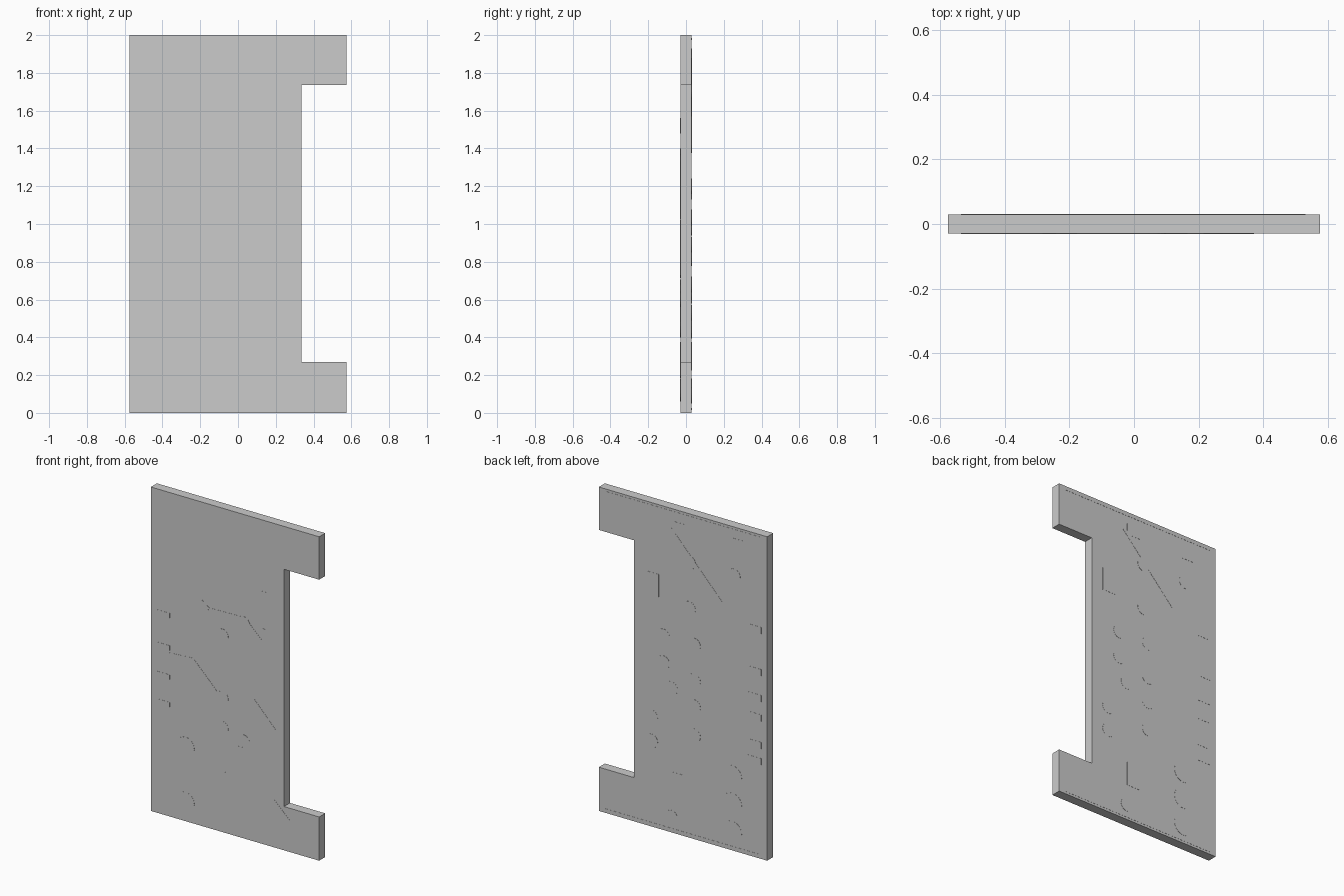
import bpy, bmesh, math

if "Cube" in bpy.data.objects:
    bpy.data.objects.remove(bpy.data.objects["Cube"])

HALF, RELIEF = 0.0295, 0.001   # half board thickness, height of raised copper


def finish(bm, name):
    bmesh.ops.recalc_face_normals(bm, faces=bm.faces)
    me = bpy.data.meshes.new(name)
    bm.to_mesh(me)
    bm.free()
    ob = bpy.data.objects.new(name, me)
    bpy.context.collection.objects.link(ob)
    return ob


def prism(bm, pts, y0, y1):
    """Extrude an x/z outline from y0 to y1."""
    a = [bm.verts.new((x, y0, z)) for x, z in pts]
    b = [bm.verts.new((x, y1, z)) for x, z in pts]
    bm.faces.new(a)
    bm.faces.new(b[::-1])
    for i in range(len(pts)):
        j = (i + 1) % len(pts)
        bm.faces.new((a[i], b[i], b[j], a[j]))


def raised(bm, side, pts):
    prism(bm, pts, side * (HALF - 0.002), side * (HALF + RELIEF))


def pad(bm, side, x, z, w, h):
    raised(bm, side, [(x - w/2, z - h/2), (x + w/2, z - h/2),
                      (x + w/2, z + h/2), (x - w/2, z + h/2)])


def track(bm, side, pts, w=0.022):
    for (x0, z0), (x1, z1) in zip(pts, pts[1:]):
        d = math.hypot(x1 - x0, z1 - z0)
        nx, nz = -(z1 - z0) / d * w / 2, (x1 - x0) / d * w / 2
        raised(bm, side, [(x0 + nx, z0 + nz), (x0 - nx, z0 - nz),
                          (x1 - nx, z1 - nz), (x1 + nx, z1 + nz)])


def disc(bm, side, x, z, r, n=20):
    raised(bm, side, [(x + r * math.cos(math.tau * i / n),
                       z + r * math.sin(math.tau * i / n)) for i in range(n)])


# Board: flat plate with a long notch on one edge
board = bmesh.new()
R, N, LO, HI = 0.575, 0.335, 0.27, 1.735
prism(board, [(-R, 0), (R, 0), (R, LO), (N, LO), (N, HI), (R, HI), (R, 2), (-R, 2)],
      -HALF, HALF)
finish(board, "board")

# Front copper tracks
bm = bmesh.new()
for path in ([(-0.235, 1.39), (-0.18, 1.35), (0.065, 1.355), (0.187, 1.24)],
             [(-0.45, 1.0), (-0.29, 1.01), (-0.133, 0.856)],
             [(0.126, 0.87), (0.269, 0.723)],
             [(0.262, 0.287), (0.364, 0.19)]):
    track(bm, -1, path)
finish(bm, "front_tracks")

# Front pads
bm = bmesh.new()
for z in (1.24, 1.04, 0.86, 0.69):
    pad(bm, -1, -0.49, z, 0.09, 0.03)
for x, z, w, h in ((0.20, 1.18, 0.03, 0.30), (0.19, 1.52, 0.05, 0.08),
                   (-0.06, 0.30, 0.03, 0.15), (0.04, 0.52, 0.03, 0.08)):
    pad(bm, -1, x, z, w, h)
for x, z in ((-0.085, 1.215), (-0.085, 0.83), (-0.085, 0.645), (0.06, 1.33), (0.06, 0.60)):
    disc(bm, -1, x, z, 0.04)
for z in (0.46, 0.12):
    disc(bm, -1, -0.337, z, 0.06)
finish(bm, "front_pads")

# Back copper tracks: edge strips and diagonal
bm = bmesh.new()
track(bm, 1, [(0.53, 1.98), (-0.53, 1.98)], 0.012)
track(bm, 1, [(0.53, 0.02), (-0.53, 0.02)], 0.012)
track(bm, 1, [(0.10, 1.887), (-0.262, 1.507)])
finish(bm, "back_tracks")

# Back pads
bm = bmesh.new()
for z in (1.41, 1.15, 0.99, 0.87, 0.70, 0.60):
    pad(bm, 1, -0.49, z, 0.09, 0.04)
for x, z, w, h in ((0.03, 1.89, 0.09, 0.07), (-0.37, 1.89, 0.09, 0.08),
                   (0.03, 0.30, 0.09, 0.15), (0.21, 1.50, 0.09, 0.14)):
    pad(bm, 1, x, z, w, h)
for x, z in ((-0.044, 1.70), (-0.044, 1.417), (0.133, 1.20), (-0.078, 1.20),
             (0.133, 1.035), (0.078, 0.89), (-0.078, 0.98), (-0.078, 0.82),
             (-0.078, 0.64), (0.214, 0.68), (0.214, 0.53), (0.078, 0.095), (-0.35, 1.70)):
    disc(bm, 1, x, z, 0.042)
for z in (0.46, 0.29, 0.116):
    disc(bm, 1, -0.337, z, 0.065)
finish(bm, "back_pads")
